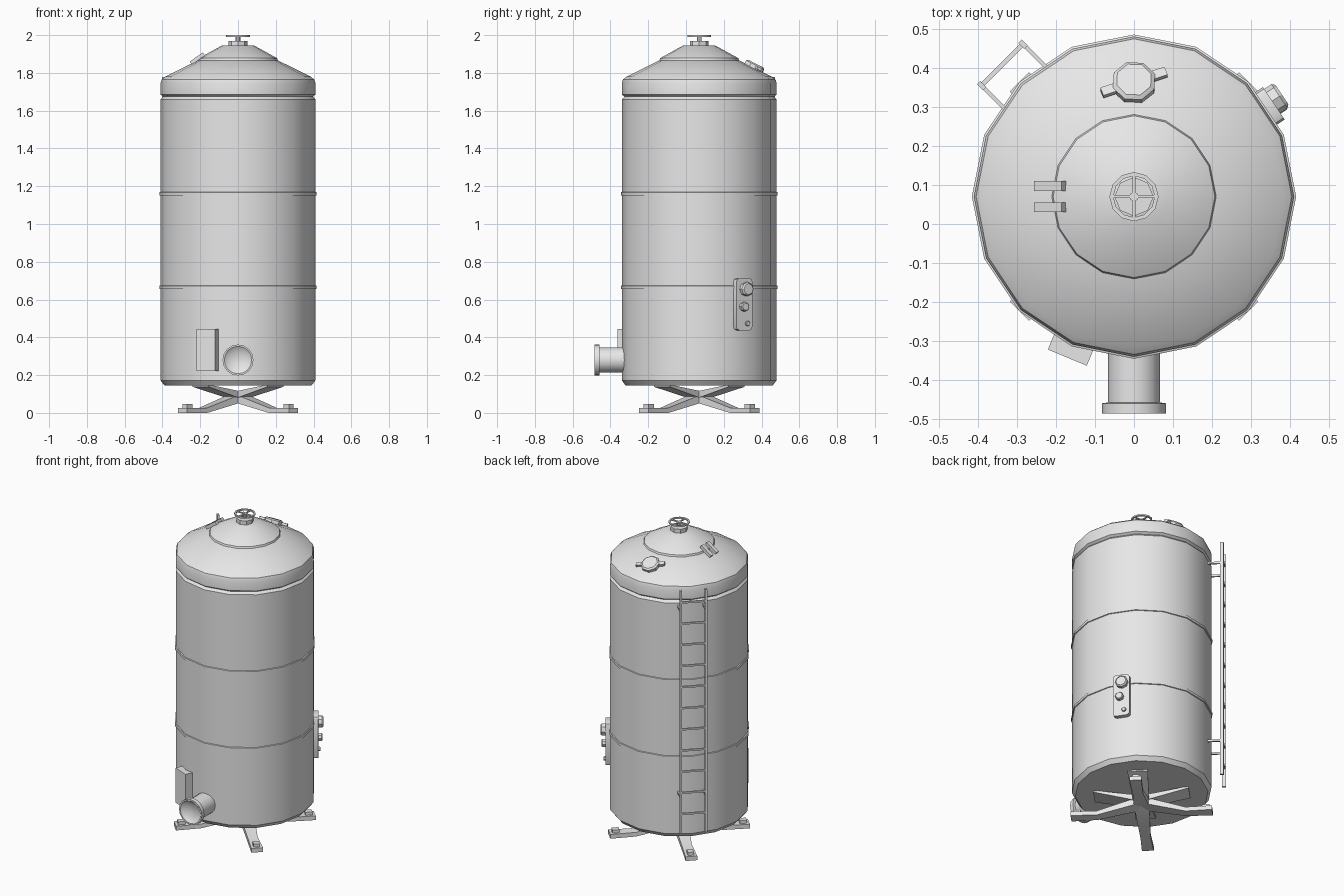
import bpy, bmesh
from math import radians, pi, cos, sin
from mathutils import Matrix, Vector

old = bpy.data.objects.get("Cube")
if old:
    bpy.data.objects.remove(old, do_unlink=True)

grey = bpy.data.materials.new("plain_grey")
grey.use_nodes = True
grey.diffuse_color = (0.8, 0.8, 0.8, 1)
grey.node_tree.nodes["Principled BSDF"].inputs["Base Color"].default_value = (0.8, 0.8, 0.8, 1)

parts = []
AXIS = Matrix.Translation((0, 0.07, 0))  # tank axis


def around(deg):
    """Frame on the tank axis: local x points outward at the given angle."""
    return AXIS @ Matrix.Rotation(radians(deg), 4, 'Z')


def outward(deg, r, z, t=0):
    """Frame whose z axis points outward from the tank wall."""
    return around(deg) @ Matrix.Translation((r, t, z)) @ Matrix.Rotation(pi / 2, 4, 'Y')


def finish(name, bm, matrix):
    bmesh.ops.recalc_face_normals(bm, faces=bm.faces[:])
    mesh = bpy.data.meshes.new(name)
    bm.to_mesh(mesh)
    bm.free()
    mesh.materials.append(grey)
    obj = bpy.data.objects.new(name, mesh)
    obj.matrix_world = matrix
    bpy.context.collection.objects.link(obj)
    parts.append(obj)
    return obj


def lathe(name, profile, sides, matrix=AXIS, closed=False):
    """Turn an (r, z) profile; open ends are capped."""
    bm = bmesh.new()
    rings = [[bm.verts.new((r * cos(2 * pi * i / sides), r * sin(2 * pi * i / sides), z))
              for i in range(sides)] for r, z in profile]
    pairs = list(zip(rings, rings[1:]))
    if closed:
        pairs.append((rings[-1], rings[0]))
    else:
        bm.faces.new(rings[0])
        bm.faces.new(rings[-1])
    for a, b in pairs:
        for i in range(sides):
            j = (i + 1) % sides
            bm.faces.new((a[i], a[j], b[j], b[i]))
    return finish(name, bm, matrix)


def box(name, size, loc, matrix=AXIS, round_x=0):
    """Box; round_x rounds the edges that run along local x."""
    bm = bmesh.new()
    bmesh.ops.create_cube(bm, size=1)
    bmesh.ops.scale(bm, vec=size, verts=bm.verts)
    if round_x:
        edges = [e for e in bm.edges
                 if abs((e.verts[0].co - e.verts[1].co).normalized().x) > 0.9]
        bmesh.ops.bevel(bm, geom=edges, offset=round_x, segments=2, profile=0.5, affect='EDGES')
    return finish(name, bm, matrix @ Matrix.Translation(loc))


def strut(name, sections, matrix):
    """Loft of rectangles given as (r, z bottom, z top, half width)."""
    bm = bmesh.new()
    rings = [[bm.verts.new(p) for p in ((r, -w, b), (r, w, b), (r, w, t), (r, -w, t))]
             for r, b, t, w in sections]
    for a, b in zip(rings, rings[1:]):
        for i in range(4):
            j = (i + 1) % 4
            bm.faces.new((a[i], a[j], b[j], b[i]))
    bm.faces.new(rings[0])
    bm.faces.new(rings[-1])
    return finish(name, bm, matrix)


# Tank body with two thin seam bands
R = 0.41
profile = [(0.39, 0.146), (R, 0.172)]
for z in (0.665, 1.16):
    profile += [(R, z - 0.01), (R + 0.005, z - 0.008), (R + 0.005, z + 0.008), (R, z + 0.01)]
profile += [(R, 1.66), (0.393, 1.677)]
lathe("tank_body", profile, 16)

# Domed lid, cap and neck
lathe("lid", [(0.393, 1.672), (R, 1.685), (R, 1.745), (0.404, 1.765), (0.385, 1.78), (0.2, 1.872)], 16)
lathe("lid_cap", [(0.212, 1.862), (0.207, 1.878), (0.085, 1.945)], 16)
lathe("valve_neck", [(0.05, 1.94), (0.05, 1.97)], 8)
lathe("valve_stem", [(0.012, 1.965), (0.012, 1.998)], 8)

# Handwheel on top
lathe("wheel_rim", [(0.053, 1.991), (0.063, 1.991), (0.063, 2.0), (0.053, 2.0)], 12, closed=True)
for deg in (0, 90):
    box("wheel_spoke", (0.112, 0.008, 0.007), (0, 0, 1.995), around(deg))

# Small hatch lying on the lid slope at the back
hatch = (AXIS @ Matrix.Translation((0, 0.288, 1.826)) @ Matrix.Rotation(radians(-27), 4, 'X')
         @ Matrix.Rotation(radians(20), 4, 'Z'))
lathe("hatch", [(0.057, -0.01), (0.057, 0.018), (0.047, 0.026)], 8, hatch)
box("hatch_handle", (0.175, 0.024, 0.015), (0, 0, 0.01), hatch)

# Twin hinge bars on the left of the cap
for y in (-0.027, 0.027):
    box("hinge_bar", (0.085, 0.025, 0.02), (0, 0, 0),
        AXIS @ Matrix.Translation((-0.215, y, 1.876)) @ Matrix.Rotation(radians(-35), 4, 'Y'))

# Outlet pipe with a hollow flange at the front
lathe("outlet_pipe", [(0.067, -0.03), (0.067, 0.14)], 16, outward(-90, 0.39, 0.28))
lathe("outlet_flange", [(0.067, 0.137), (0.082, 0.139), (0.082, 0.165), (0.073, 0.165),
                        (0.064, 0.158), (0.04, 0.148), (0.01, 0.143)], 16,
      outward(-90, 0.39, 0.28))

# Service box beside the pipe
box("service_box", (0.06, 0.108, 0.224), (0.416, 0, 0.333), around(247.5))

# Control panel with three knobs
panel = 33.75
box("control_panel", (0.045, 0.1, 0.275), (0.408, 0, 0.575), around(panel), 0.018)
for name, r, z, t, h in (("large_knob", 0.037, 0.655, 0.007, 0.03),
                         ("middle_knob", 0.025, 0.562, -0.007, 0.025),
                         ("small_knob", 0.014, 0.473, 0.018, 0.012)):
    lathe(name, [(r, -0.005), (r, h * 0.75), (r * 0.8, h)], 8, outward(panel, 0.43, z, t))

# Ladder
ladder = around(135)
for side in (-1, 1):
    t = side * 0.075
    box("ladder_rail", (0.022, 0.012, 1.567), (0.477, t, 0.994), ladder)
    for z in (0.44, 1.64):
        box("ladder_bracket", (0.1, 0.01, 0.012), (0.427, t, z), ladder)
for i in range(11):
    box("ladder_rung", (0.012, 0.15, 0.01), (0.477, 0, 0.335 + i * 0.1365), ladder)

# Cross-shaped stand with four feet
for deg in (45, 135, 225, 315):
    frame = around(deg)
    strut("stand_leg", [(0, 0.06, 0.105, 0.045), (0.26, 0, 0.027, 0.03), (0.415, 0, 0.027, 0.035)], frame)
    strut("stand_arm", [(0, 0.07, 0.11, 0.045), (0.28, 0.138, 0.15, 0.06)], frame)
    box("foot_bolt", (0.042, 0.036, 0.025), (0.378, 0, 0.034), frame)

# Smooth shading with sharp edges kept
bpy.ops.object.select_all(action='DESELECT')
for obj in parts:
    obj.select_set(True)
bpy.context.view_layer.objects.active = parts[0]
bpy.ops.object.shade_smooth_by_angle(angle=radians(32))
